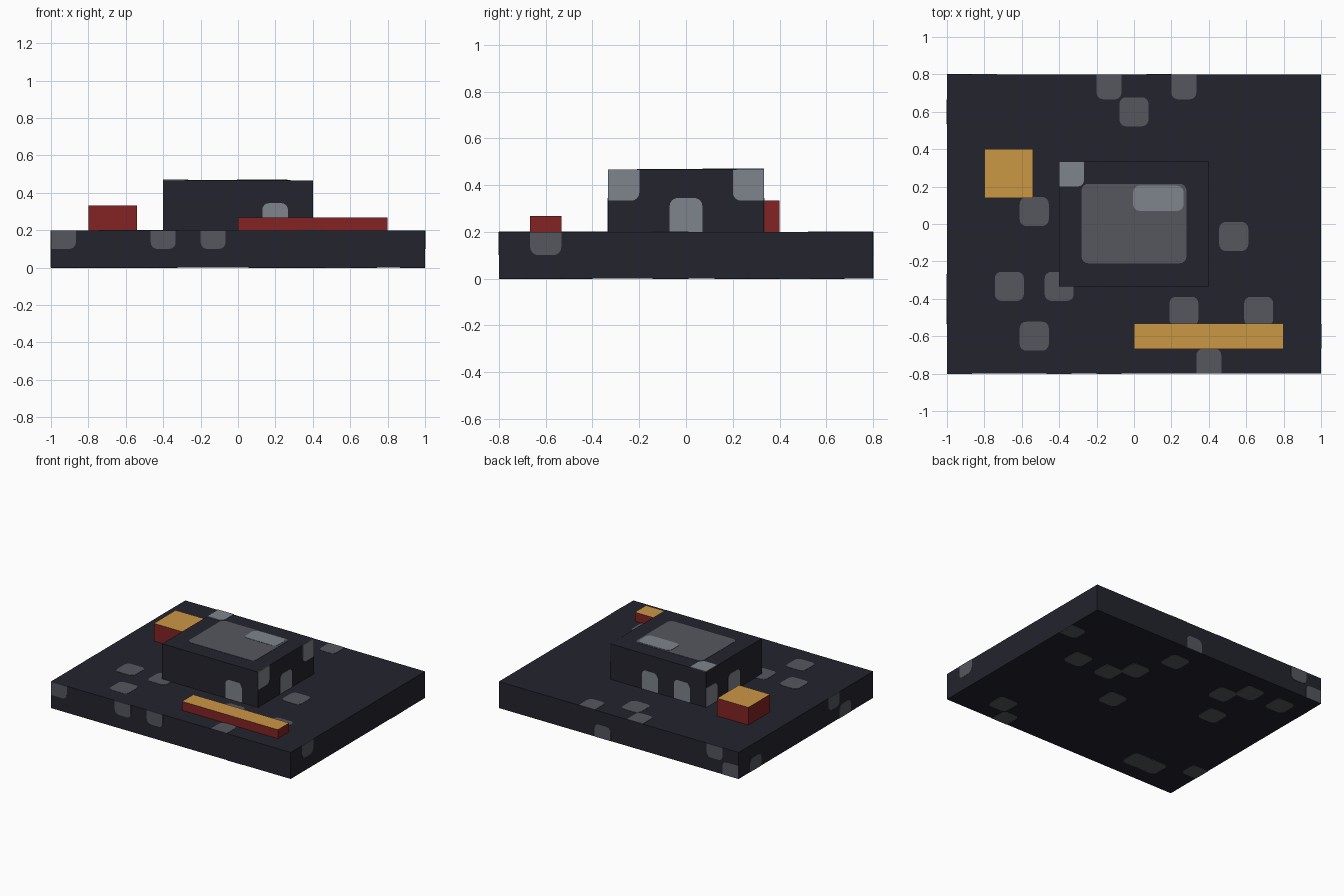
import bpy, bmesh
from mathutils import Vector

cube = bpy.data.objects.get("Cube")
if cube:
    bpy.data.objects.remove(cube, do_unlink=True)


def material(name, r, g, b):
    m = bpy.data.materials.new(name)
    m.use_nodes = True
    m.diffuse_color = (r, g, b, 1)
    bsdf = m.node_tree.nodes["Principled BSDF"]
    bsdf.inputs["Base Color"].default_value = (r, g, b, 1)
    bsdf.inputs["Roughness"].default_value = 0.9
    return m


DARK = material("dark slate", 0.017, 0.017, 0.027)
GREY = material("mid grey", 0.09, 0.095, 0.113)
PALE = material("pale grey", 0.21, 0.23, 0.265)
RED = material("deep red", 0.23, 0.017, 0.017)
GOLD = material("ochre", 0.6, 0.31, 0.06)


def box(name, lo, hi, mats, rounding=None):
    """Box between two corners; a second material goes on the top face."""
    lo, hi = Vector(lo), Vector(hi)
    bm = bmesh.new()
    bmesh.ops.create_cube(bm, size=1)
    for v in bm.verts:
        v.co = (lo + hi) / 2 + v.co * (hi - lo)
    if rounding:
        edges = [e for e in bm.edges if rounding(e)]
        if edges:
            bmesh.ops.bevel(bm, geom=edges, offset=0.035, segments=4,
                            profile=0.5, affect='EDGES')
    bm.normal_update()
    if len(mats) > 1:
        for f in bm.faces:
            f.material_index = int(f.normal.z > 0.5)
    mesh = bpy.data.meshes.new(name)
    bm.to_mesh(mesh)
    bm.free()
    for m in mats:
        mesh.materials.append(m)
    ob = bpy.data.objects.new(name, mesh)
    bpy.context.collection.objects.link(ob)
    return ob


def patch(name, body, axis, side, lo, hi, mat, rise=0.002):
    """Thin plate on one side of a body, rounded where it is off the border."""
    face = body[1][axis] if side > 0 else body[0][axis]
    lo, hi = list(lo), list(hi)
    lo.insert(axis, face - (rise if side < 0 else 0.002))
    hi.insert(axis, face + (rise if side > 0 else 0.002))
    others = [i for i in range(3) if i != axis]

    def off_border(e):
        d = e.verts[0].co - e.verts[1].co
        if any(abs(d[i]) > 1e-4 for i in others):
            return False
        p = e.verts[0].co
        return all(min(abs(p[i] - body[0][i]), abs(p[i] - body[1][i])) > 0.004
                   for i in others)

    return box(name, lo, hi, [mat], off_border)


def spot(name, axis, side, u, v):
    """One grid cell on the slab: a little larger when clear of the border."""
    others = [i for i in range(3) if i != axis]
    lo, hi = [], []
    half = [CELL / 2 if i < 2 else 0.05 for i in others]
    edge = any(c - h < SLAB[0][i] + 0.01 or c + h > SLAB[1][i] - 0.01
               for c, h, i in zip((u, v), half, others))
    for c, h, i in zip((u, v), half, others):
        h += 0 if edge else 0.011
        lo.append(max(c - h, SLAB[0][i]))
        hi.append(min(c + h, SLAB[1][i]))
    patch(name, SLAB, axis, side, lo, hi, GREY)


CELL = 2 / 15
SLAB = ((-1, -0.8, 0), (1, 0.8, 0.2))
BLOCK = ((-0.4, -0.333, 0.2), (0.4, 0.333, 0.467))

# Main bodies
box("ground_slab", *SLAB, [DARK])
box("central_block", *BLOCK, [DARK])
box("crate", (-0.8, 0.14, 0.2), (-0.54, 0.4, 0.333), [RED, GOLD])
box("low_wall", (0, -0.667, 0.2), (0.8, -0.533, 0.267), [RED, GOLD])

# Grey spots on the slab, by grid cell: columns from the middle, rows from the middle
top_cells = [(-1, 5.5), (2, 5.5), (0, 4.5), (-4, 0.5), (4, -0.5), (-5, -2.5),
             (-3, -2.5), (-4, -4.5), (2, -3.5), (5, -3.5), (3, -5.5)]
bottom_cells = [(7, 3.5), (5, 1.5), (3, 1.5), (2, 2.5), (1, 4.5), (1, -0.5),
                (5, -4.5), (4, -5.5), (-3, 3.5), (-4, 4.5), (-6, 4.5),
                (-4, 1.5), (-7, -3.5), (-4, -4.5), (-5, -4.5)]
for cells, side, label in ((top_cells, 1, "top"), (bottom_cells, -1, "bottom")):
    for i, j in cells:
        spot(label + "_spot", 2, side, i * CELL, j * CELL)

# Spots on the slab sides, in an upper and a lower row
UP, LOW = 0.15, 0.05
for i in (-7, -3, -1):
    spot("front_spot", 1, -1, i * CELL, UP)
for i, z in ((1, LOW), (-6, UP), (-7, LOW)):
    spot("back_spot", 1, 1, i * CELL, z)
for j, z in ((4.5, LOW), (-2.5, UP), (-3.5, LOW)):
    spot("right_spot", 0, -1, j * CELL, z)
spot("left_spot", 0, 1, -4.5 * CELL, UP)

# Block roof
patch("roof_panel", BLOCK, 2, 1, (-0.28, -0.21), (0.28, 0.215), GREY)
patch("roof_light_panel", BLOCK, 2, 1, (-0.005, 0.07), (0.265, 0.205), PALE, 0.004)
patch("roof_corner", BLOCK, 2, 1, (-0.4, 0.2), (-0.267, 0.333), PALE, 0.004)

# Block sides: doors at the foot, corner plates at the eaves
FOOT, HEAD, MID, EAVE = 0.2, 0.345, 0.333, 0.467
patch("front_door", BLOCK, 1, -1, (0.13, FOOT), (0.267, HEAD), PALE)
for x in (0, -2 * CELL):
    patch("back_door", BLOCK, 1, 1, (x, FOOT), (x + CELL, HEAD), PALE)
for side in (-1, 1):
    patch("side_door", BLOCK, 0, side, (-0.07, FOOT), (0.07, HEAD), PALE)
for y in (-0.333, 0.2):
    patch("eave_corner", BLOCK, 0, 1, (y, MID), (y + CELL, EAVE), PALE)
patch("foot_corner", BLOCK, 0, -1, (0.2, FOOT), (0.333, HEAD), PALE)
